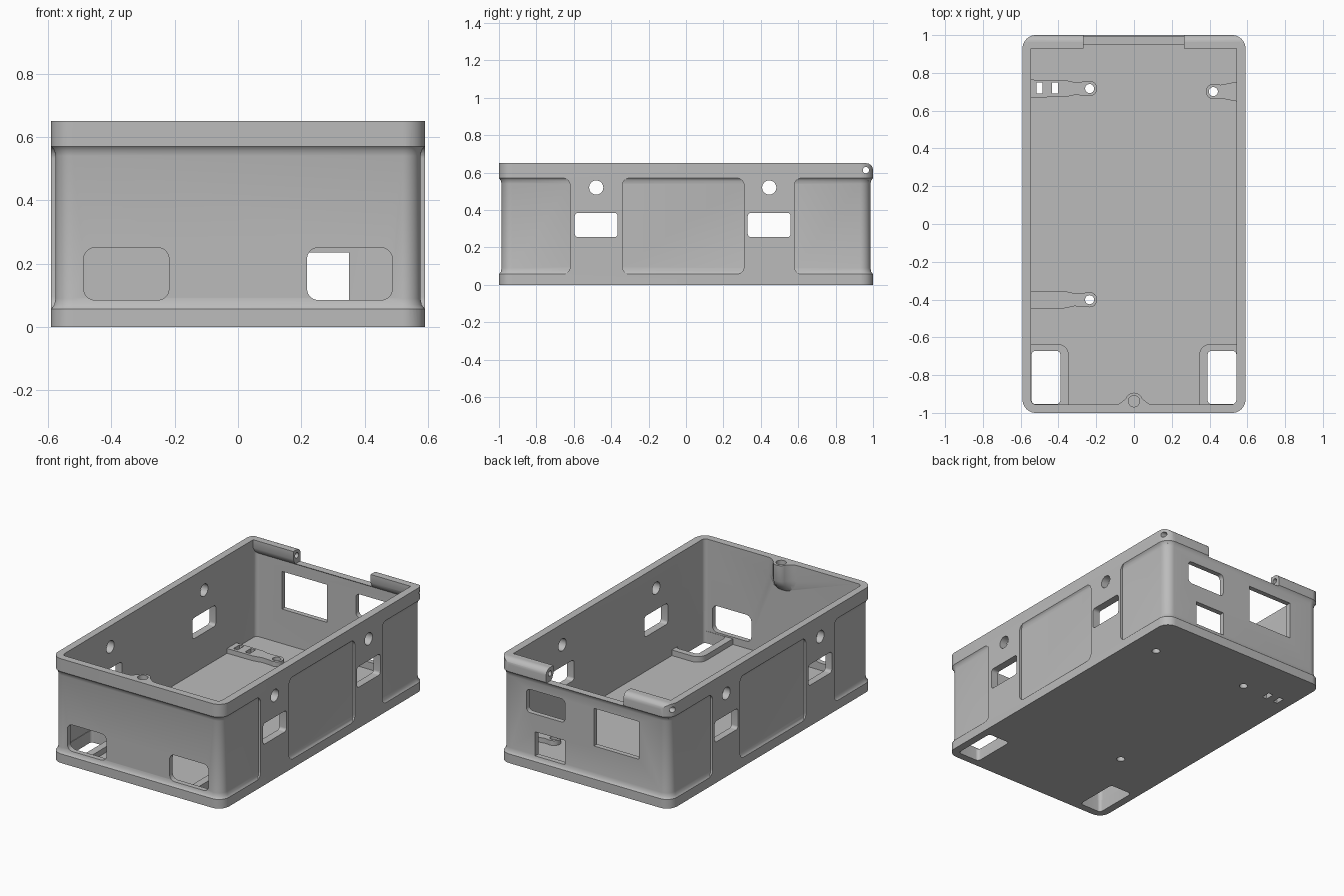
import bpy, bmesh, math

if "Cube" in bpy.data.objects:
    bpy.data.objects.remove(bpy.data.objects["Cube"])

grey = bpy.data.materials.new("plain grey")
grey.diffuse_color = (0.5, 0.5, 0.5, 1)
grey.use_nodes = True
grey.node_tree.nodes["Principled BSDF"].inputs["Base Color"].default_value = grey.diffuse_color


def loft(name, rings):
    """Closed solid skinned through rings of 3D points."""
    bm = bmesh.new()
    vs = [[bm.verts.new(p) for p in ring] for ring in rings]
    n = len(vs[0])
    for a, b in zip(vs, vs[1:]):
        for i in range(n):
            j = (i + 1) % n
            bm.faces.new((a[i], a[j], b[j], b[i]))
    bm.faces.new(vs[0])
    bm.faces.new(vs[-1])
    bmesh.ops.recalc_face_normals(bm, faces=bm.faces)
    me = bpy.data.meshes.new(name)
    bm.to_mesh(me)
    bm.free()
    me.materials.append(grey)
    ob = bpy.data.objects.new(name, me)
    bpy.context.collection.objects.link(ob)
    return ob


def prism(name, outline, axis, a, b):
    """Extrude a 2D outline along an axis from a to b."""
    place = {'x': lambda u, v, w: (w, u, v),
             'y': lambda u, v, w: (u, w, v),
             'z': lambda u, v, w: (u, v, w)}[axis]
    return loft(name, [[place(u, v, w) for u, v in outline] for w in (a, b)])


def arc(cx, cy, r, a0, a1, n):
    return [(cx + r * math.cos(math.radians(a0 + (a1 - a0) * i / n)),
             cy + r * math.sin(math.radians(a0 + (a1 - a0) * i / n))) for i in range(n + 1)]


def circle(cx, cy, r, n=28):
    return arc(cx, cy, r, 0, 360, n)[:-1]


def rrect(u0, u1, v0, v1, r=0, n=7):
    if r == 0:
        return [(u0, v0), (u1, v0), (u1, v1), (u0, v1)]
    return (arc(u1 - r, v1 - r, r, 0, 90, n) + arc(u0 + r, v1 - r, r, 90, 180, n)
            + arc(u0 + r, v0 + r, r, 180, 270, n) + arc(u1 - r, v0 + r, r, 270, 360, n))


def boolean(target, tool, op='DIFFERENCE'):
    m = target.modifiers.new("bool", 'BOOLEAN')
    m.operation, m.object, m.solver = op, tool, 'EXACT'
    bpy.context.view_layer.objects.active = target
    with bpy.context.temp_override(object=target, active_object=target):
        bpy.ops.object.modifier_apply(modifier=m.name)
    bpy.data.objects.remove(tool)


# Outer shell
body = prism("enclosure_body", rrect(-0.59, 0.59, -1, 1, 0.07, 10), 'z', 0, 0.65)

# Recessed outside panels: ends wrap the corners, one in the middle of each side
levels = [(-0.1, -0.02), (0.052, -0.005), (0.06, 0.003), (0.07, 0.010), (0.09, 0.014),
          (0.54, 0.014), (0.557, 0.010), (0.567, 0.003), (0.575, -0.005), (0.8, -0.02)]
for y0, y1 in ((-1.3, -0.62), (-0.34, 0.31), (0.58, 1.3)):
    panel = prism("panel_cutter", rrect(y0, y1, 0.056, 0.571, 0.04), 'x', -0.8, 0.8)
    core = loft("core", [[(x, y, z) for x, y in
                          rrect(-0.59 + d, 0.59 - d, -1 + d, 1 - d, 0.07 - d, 10)]
                         for z, d in levels])
    boolean(panel, core)
    boolean(body, panel)

# Inner cavity
boolean(body, prism("cavity", rrect(-0.545, 0.542, -0.955, 0.955, 0.025), 'z', 0.04, 0.8))

# Hinge bar along the top of the back wall
bar = [(0.975, 0.65), (0.928, 0.65), (0.928, 0.60), (0.94, 0.575), (0.96, 0.555), (0.975, 0.555)]
boolean(body, prism("hinge_bar", bar, 'x', -0.56, 0.56), 'UNION')

# Raised pads round the front floor openings
for s in (-1, 1):
    pad = [(0.56, -0.97), (0.56, -0.635)] + arc(0.405, -0.695, 0.06, 90, 180, 7) + [(0.345, -0.97)]
    boolean(body, prism("corner_pad", [(s * x, y) for x, y in pad], 'z', 0.02, 0.075), 'UNION')

# Screw arms on the floor: root half-widths, then a round tip
long_arm = [(0.325, 0.047), (0.13, 0.045), (0.08, 0.034)]
short_arm = [(0.14, 0.055), (0.04, 0.036)]
arms = [(-0.235, 0.717, 1, long_arm), (-0.235, -0.401, 1, long_arm), (0.42, 0.701, -1, short_arm)]
for cx, cy, s, root in arms:
    shape = ([(-d, w) for d, w in root] + arc(0, 0, 0.04, 110, -110, 14)
             + [(-d, -w) for d, w in reversed(root)])
    boolean(body, prism("screw_arm", [(cx + s * x, cy + y) for x, y in shape], 'z', 0.02, 0.07), 'UNION')
for cx, cy, s, root in arms:
    boolean(body, prism("arm_hole", circle(cx, cy, 0.024), 'z', -0.1, 0.2))

# Lid screw boss on the front wall, tapering back into the wall below
half = [(0.11, -0.957), (0.08, -0.952), (0.06, -0.938)] + arc(0, -0.938, 0.045, 20, 90, 6)
outline = [(0.11, -0.97)] + half + [(-x, y) for x, y in reversed(half[:-1])] + [(-0.11, -0.97)]
rings = []
for z, k in ((0.65, 1), (0.55, 1), (0.52, 0.85), (0.49, 0.5), (0.46, 0.02)):
    rings.append([(x, -0.97 + (y + 0.97) * k, z) for x, y in outline])
boolean(body, loft("lid_boss", rings), 'UNION')

# Openings: outline, axis, start, end
cuts = [(circle(0, -0.938, 0.03), 'z', 0.54, 0.8)]                            # boss hole
for x0, x1 in ((-0.515, -0.485), (-0.435, -0.402)):                          # strap slots
    cuts.append((rrect(x0, x1, 0.69, 0.748), 'z', -0.1, 0.2))
for s in (-1, 1):
    a, b = sorted((s * 0.39, s * 0.542))
    cuts.append((rrect(a, b, -0.953, -0.672, 0.02), 'z', -0.1, 0.2))          # floor openings
    a, b = sorted((s * 0.218, s * 0.487))
    cuts.append((rrect(a, b, 0.085, 0.25, 0.035), 'y', -1.1, -0.9))           # front windows
for y0, y1, yc in ((-0.595, -0.365, -0.48), (0.33, 0.56, 0.445)):
    cuts.append((rrect(y0, y1, 0.255, 0.385, 0.018), 'x', -0.8, 0.8))         # side windows
    cuts.append((circle(yc, 0.52, 0.038), 'x', -0.8, 0.8))                    # side round holes
cuts += [(rrect(0.145, 0.41, 0.345, 0.49, 0.025), 'y', 0.9, 1.1),             # back ports
         (rrect(0.145, 0.35, 0.085, 0.235), 'y', 0.9, 1.1),
         (rrect(-0.365, -0.055, 0.255, 0.49), 'y', 0.9, 1.1)]
# Rounded back top edge, hinge notch, hinge pin hole
cuts += [(arc(0.963, 0.613, 0.037, 0, 90, 8) + [(0.963, 0.8), (1.1, 0.8), (1.1, 0.613)], 'x', -0.8, 0.8),
         (rrect(0.9, 1.1, 0.565, 0.8), 'x', -0.268, 0.265),
         (circle(0.962, 0.613, 0.017, 20), 'x', -0.8, 0.8)]
for outline, axis, a, b in cuts:
    boolean(body, prism("opening", outline, axis, a, b))

# Smooth curved walls, keep edges sharp
bpy.ops.object.select_all(action='DESELECT')
body.select_set(True)
bpy.context.view_layer.objects.active = body
bpy.ops.object.shade_smooth_by_angle(angle=math.radians(30))
